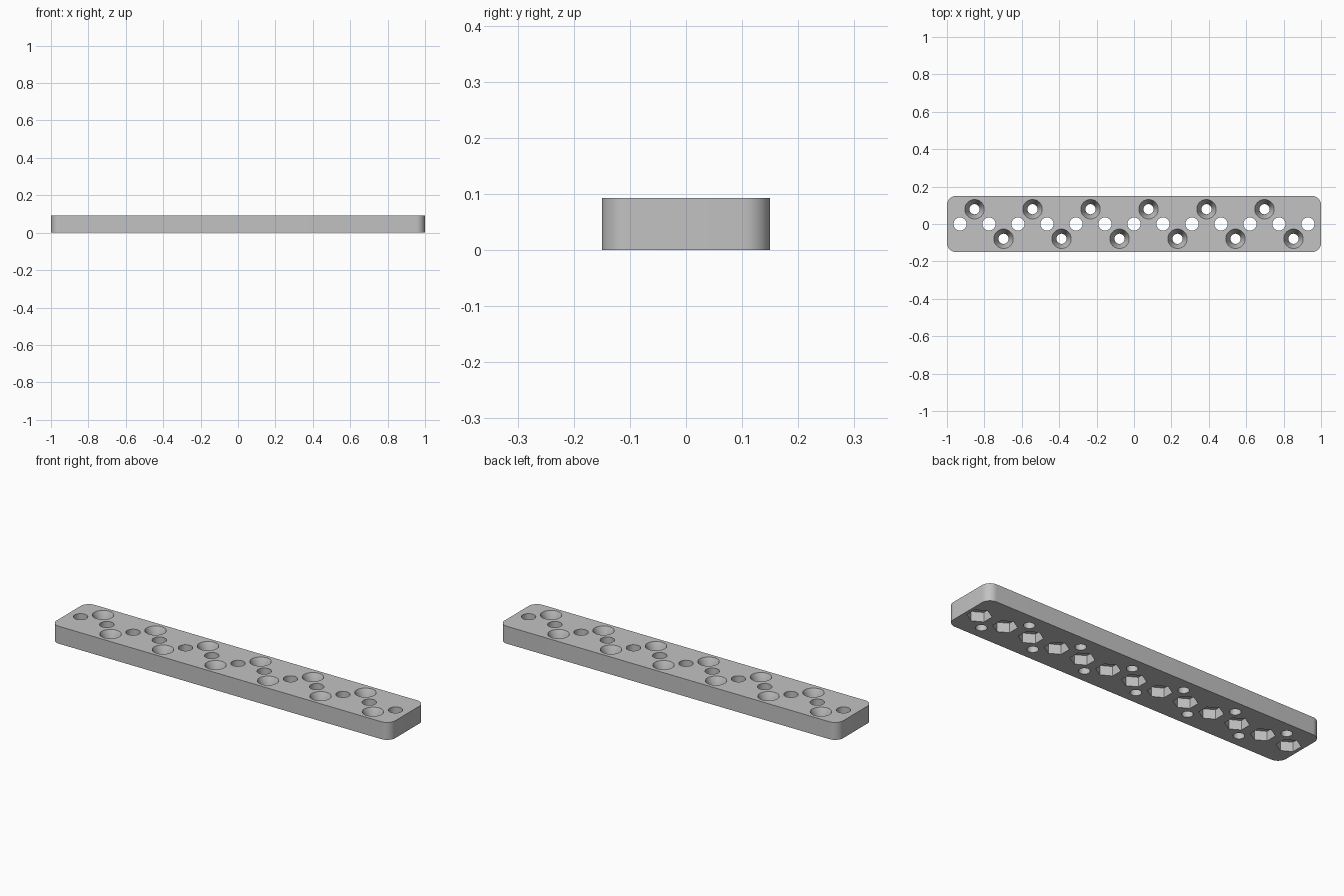
import bpy
import bmesh
import math
from mathutils import Matrix

LENGTH, WIDTH, THICK = 2.0, 0.3, 0.093
CORNER = 0.048
PITCH = 0.155
NUTS = 13

cube = bpy.data.objects.get("Cube")
if cube:
    bpy.data.objects.remove(cube, do_unlink=True)

# Single grey finish
grey = bpy.data.materials.new("grey")
grey.use_nodes = True
colour = (0.54, 0.54, 0.54, 1)
grey.diffuse_color = colour
grey.node_tree.nodes["Principled BSDF"].inputs["Base Color"].default_value = colour


def make_object(name, bm):
    bmesh.ops.recalc_face_normals(bm, faces=bm.faces)
    mesh = bpy.data.meshes.new(name)
    bm.to_mesh(mesh)
    bm.free()
    mesh.materials.append(grey)
    obj = bpy.data.objects.new(name, mesh)
    bpy.context.collection.objects.link(obj)
    return obj


def add_lathe(bm, x, y, profile, sides, turn=0.0):
    """Closed solid of revolution through (radius, z) points."""
    rings = []
    for r, z in profile:
        angles = [turn + 2 * math.pi * i / sides for i in range(sides)]
        rings.append([bm.verts.new((x + r * math.cos(a), y + r * math.sin(a), z))
                      for a in angles])
    for low, high in zip(rings, rings[1:]):
        for i in range(sides):
            j = (i + 1) % sides
            bm.faces.new((low[i], low[j], high[j], high[i]))
    bm.faces.new(rings[0][::-1])
    bm.faces.new(rings[-1])


def cut(target, cutter):
    cutter.hide_render = True
    mod = target.modifiers.new("cut", "BOOLEAN")
    mod.operation = "DIFFERENCE"
    mod.solver = "EXACT"
    mod.object = cutter
    bpy.context.view_layer.objects.active = target
    bpy.ops.object.modifier_apply(modifier=mod.name)
    bpy.data.objects.remove(cutter, do_unlink=True)


# Bar with rounded vertical corners
bm = bmesh.new()
bmesh.ops.create_cube(bm, size=1, matrix=Matrix.Translation((0, 0, THICK / 2))
                      @ Matrix.Diagonal((LENGTH, WIDTH, THICK, 1)))
uprights = [e for e in bm.edges
            if abs(e.verts[0].co.z - e.verts[1].co.z) > THICK / 2]
bmesh.ops.bevel(bm, geom=uprights, offset=CORNER, segments=12, profile=0.5,
                affect="EDGES")
bar = make_object("mounting_bar", bm)

# Bolt holes along the middle, each with a hexagonal nut pocket underneath
bolts, pockets, screws = bmesh.new(), bmesh.new(), bmesh.new()
first = -PITCH * (NUTS - 1) / 2
for i in range(NUTS):
    x = first + i * PITCH
    add_lathe(bolts, x, 0, [(0.035, -0.1), (0.035, 0.2)], 48)
    add_lathe(pockets, x, 0, [(0.059, -0.1), (0.059, 0.05)], 6, math.pi / 2)

# Countersunk screw holes, alternating from side to side
for i in range(NUTS - 1):
    x = first + (i + 0.5) * PITCH
    y = 0.079 if i % 2 == 0 else -0.079
    add_lathe(screws, x, y, [(0.027, -0.1), (0.027, THICK - 0.055),
                             (0.052, THICK), (0.052, 0.2)], 48)

for name, shape in (("bolt_cutter", bolts), ("nut_cutter", pockets),
                    ("screw_cutter", screws)):
    cut(bar, make_object(name, shape))

# Smooth round walls, crisp rims
bpy.ops.object.select_all(action="DESELECT")
bar.select_set(True)
bpy.context.view_layer.objects.active = bar
bpy.ops.object.shade_smooth_by_angle(angle=math.radians(30))
